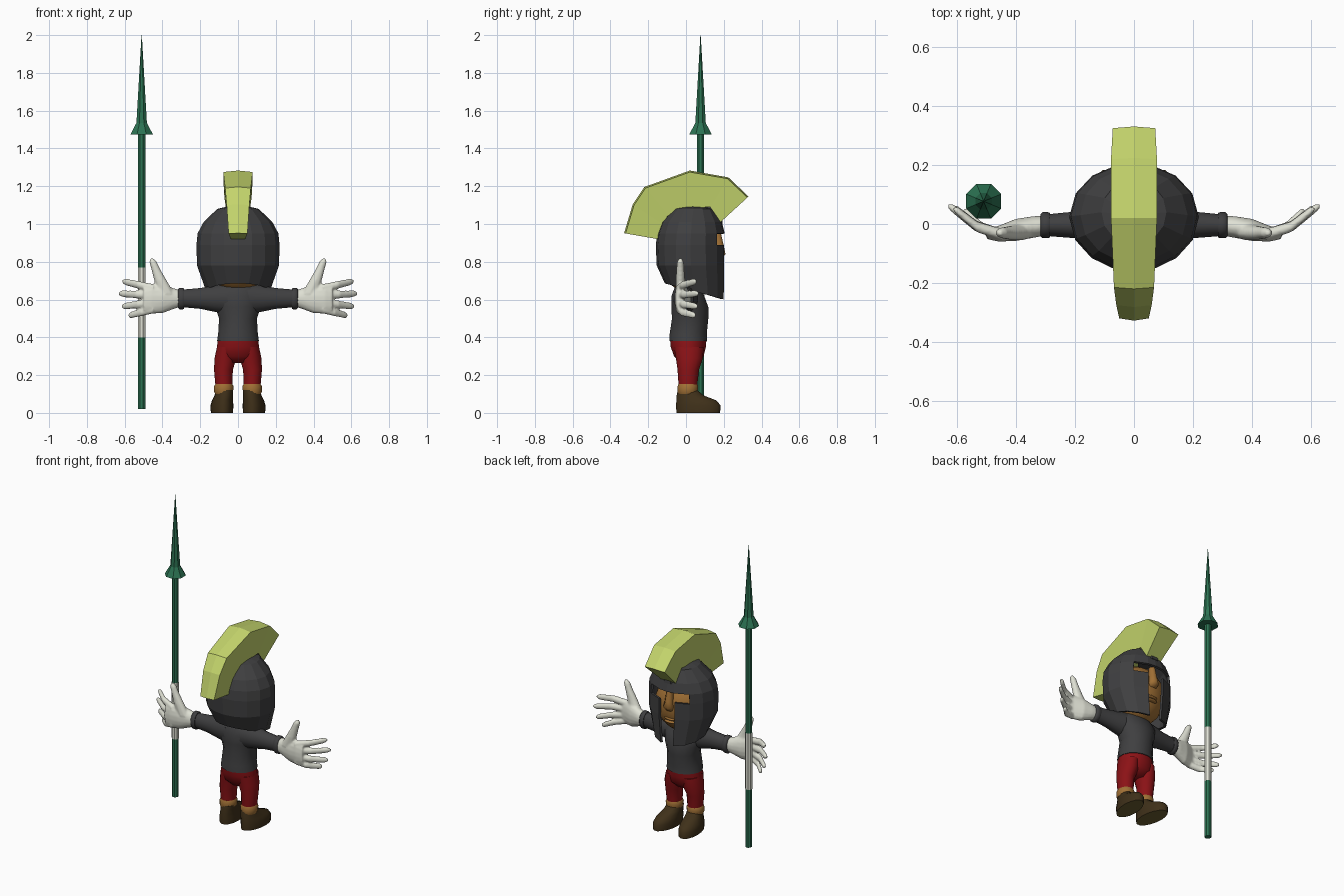
import bpy, bmesh, math
from mathutils import Vector

if "Cube" in bpy.data.objects:
    bpy.data.objects.remove(bpy.data.objects["Cube"])


def material(name, r, g, b):
    m = bpy.data.materials.new(name)
    m.diffuse_color = (r, g, b, 1)
    m.use_nodes = True
    m.node_tree.nodes["Principled BSDF"].inputs["Base Color"].default_value = m.diffuse_color
    return m


GREY = material("dark grey", 0.05, 0.05, 0.052)
SKIN = material("tan skin", 0.35, 0.16, 0.035)
RED = material("deep red", 0.26, 0.006, 0.008)
BOOT = material("dark brown", 0.05, 0.03, 0.01)
SOLE = material("olive sole", 0.15, 0.11, 0.03)
PLUME = material("yellow green", 0.55, 0.66, 0.15)
GREEN = material("spear green", 0.025, 0.17, 0.085)
WHITE = material("off white", 0.74, 0.75, 0.66)


def finish(name, bm, mats, smooth=None, mirror=False):
    bmesh.ops.recalc_face_normals(bm, faces=bm.faces)
    me = bpy.data.meshes.new(name)
    bm.to_mesh(me)
    bm.free()
    ob = bpy.data.objects.new(name, me)
    bpy.context.collection.objects.link(ob)
    for m in mats:
        me.materials.append(m)
    if smooth:
        bpy.ops.object.select_all(action='DESELECT')
        ob.select_set(True)
        bpy.context.view_layer.objects.active = ob
        bpy.ops.object.shade_smooth_by_angle(angle=math.radians(smooth))
    if mirror:
        ob.modifiers.new("mirror", 'MIRROR')
    return ob


def bridge(bm, rings, closed=True):
    """Quads between consecutive rings, with end caps."""
    n = len(rings[0])
    for a, b in zip(rings, rings[1:]):
        for i in range(n):
            j = (i + 1) % n
            bm.faces.new((a[i], a[j], b[j], b[i]))
    bm.faces.new(rings[0])
    bm.faces.new(rings[-1])


def loft(bm, rings, axis='z', n=16):
    """Elliptical rings (x, y, z, radius_u, radius_v) along an axis."""
    u = Vector((1, 0, 0)) if axis == 'z' else Vector((0, 1, 0))
    v = Vector((0, 1, 0)) if axis == 'z' else Vector((0, 0, 1))
    out = []
    for x, y, z, ru, rv in rings:
        c = Vector((x, y, z))
        angles = [2 * math.pi * (i + 0.5) / n for i in range(n)]
        out.append([bm.verts.new(c + u * ru * math.cos(a) + v * rv * math.sin(a)) for a in angles])
    bridge(bm, out)


def part(name, rings, mat, axis='z', n=16, smooth=50, mirror=False):
    bm = bmesh.new()
    loft(bm, rings, axis, n)
    return finish(name, bm, [mat], smooth, mirror)


def ball(name, loc, size, mat):
    bm = bmesh.new()
    bmesh.ops.create_uvsphere(bm, u_segments=20, v_segments=14, radius=1)
    for v in bm.verts:
        v.co = Vector(loc) + v.co * Vector(size)
    return finish(name, bm, [mat], 60)


# Torso, sleeves and sleeve cuffs
part("torso", [(0, .012, .38, .113, .102), (0, .012, .42, .107, .1), (0, .022, .5, .102, .098),
               (0, .02, .56, .122, .1), (0, .01, .62, .135, .088), (0, .005, .66, .115, .068),
               (0, .005, .69, .065, .05)], GREY)
part("sleeve", [(.05, 0, .605, .07, .085), (.13, 0, .605, .06, .07), (.2, -.003, .606, .046, .056),
                (.30, -.004, .606, .037, .047)], GREY, 'x', mirror=True)
part("sleeve_cuff", [(.285, -.004, .605, .042, .054), (.292, -.004, .605, .045, .058),
                     (.31, -.004, .605, .045, .058), (.317, -.004, .605, .038, .05)],
     GREY, 'x', mirror=True)

# Hands: palm, fingers and thumb fused into one skin
bm = bmesh.new()
loft(bm, [(.29, -.005, .605, .033, .04), (.34, -.01, .605, .037, .055), (.4, -.02, .605, .038, .078),
          (.46, -.033, .605, .027, .08), (.5, -.033, .602, .018, .068)], 'x')
for z0, tip in [(.66, (.612, .05, .697)), (.622, (.63, .06, .632)),
                (.585, (.615, .055, .563)), (.548, (.58, .045, .515))]:
    a, t = Vector((.45, -.035, z0)), Vector(tip)
    mid = a.lerp(t, .5) + Vector((0, -.018, 0))
    loft(bm, [(*a, .02, .022), (*mid, .019, .021), (*a.lerp(t, .9), .016, .018),
              (*t, .008, .009)], 'x', 10)
loft(bm, [(.38, -.025, .63, .045, .03), (.41, -.03, .7, .034, .025), (.435, -.03, .76, .024, .021),
          (.45, -.03, .8, .02, .018), (.455, -.03, .817, .009, .008)], 'z', 10)
hand = finish("hand", bm, [WHITE])
rm = hand.modifiers.new("fuse", 'REMESH')
rm.mode, rm.voxel_size, rm.use_smooth_shade = 'VOXEL', .006, True
sm = hand.modifiers.new("soften", 'SMOOTH')
sm.factor, sm.iterations = .5, 3
hand.modifiers.new("mirror", 'MIRROR')

# Trousers, ankles and boots
part("hips", [(0, .012, .388, .108, .098), (0, .012, .35, .114, .095), (0, .015, .3, .116, .08),
              (0, .015, .265, .06, .045)], RED)
part("trouser_leg", [(.062, .015, .35, .05, .08), (.066, .018, .29, .059, .073),
                     (.077, .012, .23, .051, .058), (.075, .01, .14, .045, .05)], RED, mirror=True)
part("ankle_band", [(.076, .008, .1, .046, .05), (.076, .008, .112, .051, .054),
                    (.075, .01, .14, .053, .056), (.075, .01, .152, .046, .051)], SKIN, mirror=True)
bm = bmesh.new()
loft(bm, [(.085, .065, 0, .058, .118), (.085, .065, .04, .06, .12), (.083, .055, .066, .055, .108),
          (.079, .022, .092, .049, .073), (.076, .008, .12, .046, .053)])
for v in bm.verts:                      # toes point slightly outward
    v.co.x += .08 * (v.co.y - .065)
bm.normal_update()
for f in bm.faces:                      # pale sole underneath
    f.material_index = int(f.calc_center_median().z < .001)
finish("boot", bm, [BOOT, SOLE], 50, True)

# Neck, head, nose and lips
part("neck", [(0, .01, .62, .075, .065), (0, .01, .74, .08, .08)], SKIN)
ball("head", (0, .022, .82), (.175, .158, .185), SKIN)
bm = bmesh.new()
loft(bm, [(0, .165, .95, .02, .022), (0, .175, .88, .025, .028), (0, .178, .84, .034, .034),
          (0, .165, .815, .026, .022)], n=8)
finish("nose", bm, [SKIN], 60)
for z in (.755, .735):
    ball("lip", (0, .158, z), (.045, .02, .01), SKIN)

# Helmet shell: T-shaped face opening, bottom rim sloping down to the cheek points
half = [0, 15, 40, 64, 90, 115, 139, 160, 180]
angles = half + [-a for a in half[-2:0:-1]]
rows = [(1.08, .11, -.07, .15), (1.01, .182, -.13, .19), (.95, .214, -.152, .205),
        (.888, .22, -.16, .207), (.78, .217, -.155, .207), (None, .168, -.112, .205)]
bm = bmesh.new()
grid = []
for z, rx, y0, y1 in rows:
    ring = []
    for a in angles:
        x = rx * math.sin(math.radians(a))
        y = (y0 + y1) / 2 + (y1 - y0) / 2 * math.cos(math.radians(a))
        ring.append(bm.verts.new((x, y, z or .685 - .085 * (y + .11) / .315)))
    grid.append(ring)
top = bm.verts.new((0, .03, 1.105))
n = len(angles)
for i in range(n):
    j = (i + 1) % n
    bm.faces.new((top, grid[0][i], grid[0][j]))
    side = max(abs(angles[i]), abs(angles[j]))
    for r in range(5):
        if (r == 2 and side <= 40) or (r > 2 and side <= 15):
            continue
        bm.faces.new((grid[r][i], grid[r + 1][i], grid[r + 1][j], grid[r][j]))
helmet = finish("helmet", bm, [GREY])
so = helmet.modifiers.new("thickness", 'SOLIDIFY')
so.thickness, so.offset = .014, -1

# Crest mount on the brow
part("crest_mount", [(0, .13, 1.0, .06, .07), (0, .135, 1.085, .055, .055),
                     (0, .14, 1.108, .045, .042)], GREY, n=8, smooth=None)

# Plume: arched slab, wider and slightly ridged along its outer edge
bm = bmesh.new()
rings = []
for yo, zo, yi, zi, w in [(-.32, .95, -.15, .92, .05), (-.275, 1.1, -.125, 1.0, .06),
                          (-.215, 1.19, -.095, 1.045, .068), (.02, 1.275, .02, 1.085, .078),
                          (.22, 1.24, .13, 1.09, .078), (.325, 1.14, .183, 1.01, .072)]:
    d = Vector((0, yo - yi, zo - zi)).normalized() * .008
    rings.append([bm.verts.new(p) for p in
                  ((-w * .75, yi, zi), (w * .75, yi, zi), (w, yo, zo),
                   (0, yo + d.y, zo + d.z), (-w, yo, zo))])
bridge(bm, rings)
finish("plume", bm, [PLUME])

# Spear shaft, grip and head
SX, SY = -.51, .077


def spear_part(name, rings, mat):
    part(name, [(SX, SY, z, r, r) for z, r in rings], mat, n=8, smooth=None)


spear_part("spear_shaft", [(.02, .021), (1.5, .021)], GREEN)
spear_part("spear_grip", [(.4, .0215), (.77, .0215)], WHITE)
spear_part("spear_head", [(1.475, .064), (1.535, .03), (2.0, .001)], GREEN)
